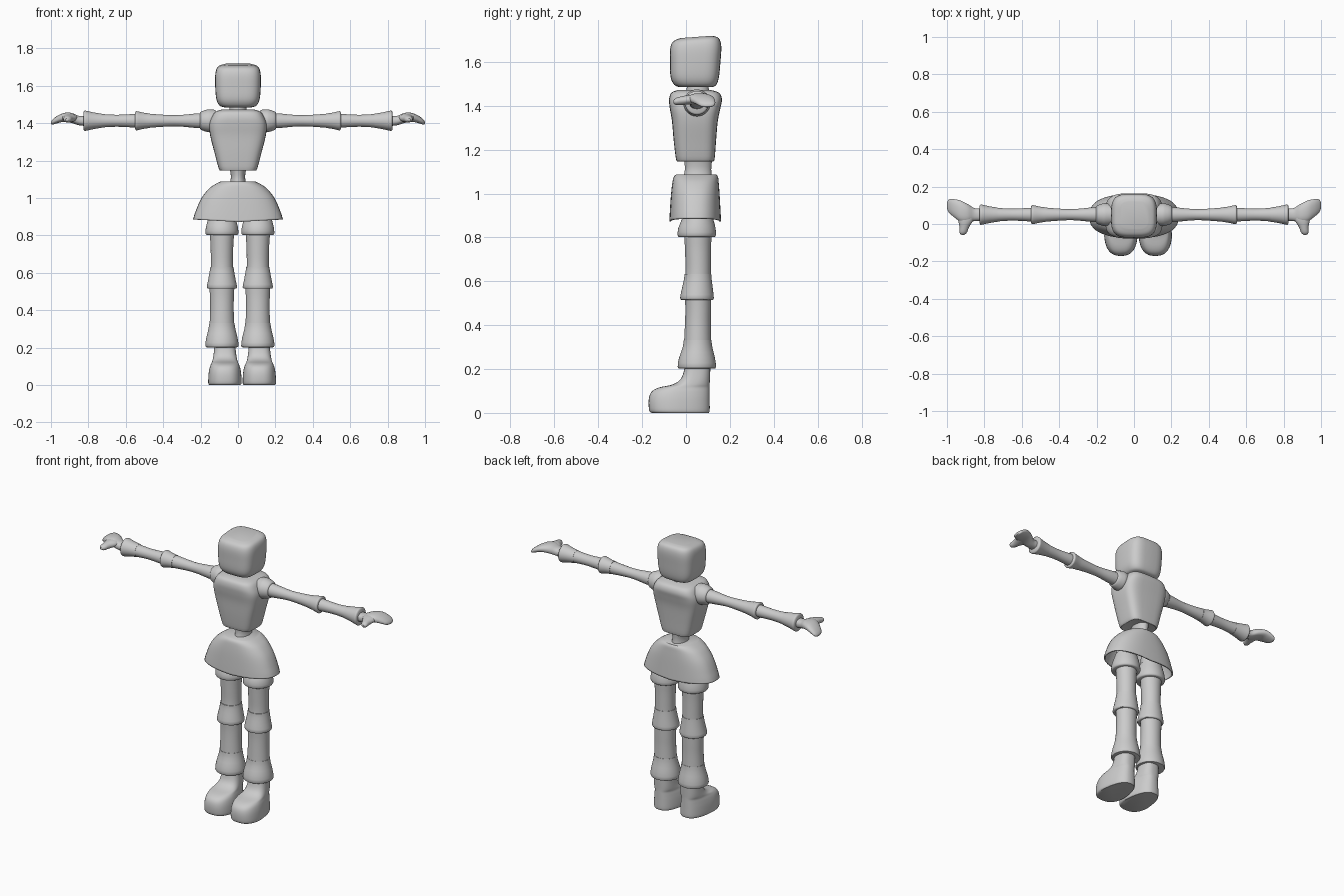
import bpy, bmesh, math
from mathutils import Vector

cube = bpy.data.objects.get("Cube")
if cube:
    bpy.data.objects.remove(cube, do_unlink=True)

grey = bpy.data.materials.new("plain_grey")
grey.use_nodes = True
GREY = (0.6, 0.6, 0.6, 1)
grey.diffuse_color = GREY
grey.node_tree.nodes["Principled BSDF"].inputs["Base Color"].default_value = GREY

AXES = {"x": (0, 1, 2), "y": (1, 0, 2), "z": (2, 0, 1)}


def blend(rings, steps):
    """Catmull-Rom interpolation of ring parameters."""
    out = []
    for i in range(len(rings) - 1):
        p = [Vector(rings[min(max(i + k, 0), len(rings) - 1)]) for k in (-1, 0, 1, 2)]
        for s in range(steps):
            t = s / steps
            out.append(0.5 * (2 * p[1] + (p[2] - p[0]) * t
                              + (2 * p[0] - 5 * p[1] + 4 * p[2] - p[3]) * t ** 2
                              + (3 * p[1] - p[0] - 3 * p[2] + p[3]) * t ** 3))
    return out + [Vector(rings[-1])]


def loft(name, rings, axis="z", power=2, steps=4, mirror=False, shift=0,
         open_end=False, adjust=None, sides=40):
    """Skin superellipse rings (position, centre u, centre v, radius u, radius v)."""
    bm = bmesh.new()
    w, u, v = AXES[axis]
    loops = []
    for pos, cu, cv, ru, rv in blend(rings, steps):
        loop = []
        for k in range(sides):
            a = math.tau * k / sides
            c, s = math.cos(a), math.sin(a)
            co = [0, 0, 0]
            co[w] = pos
            co[u] = cu + ru * math.copysign(abs(c) ** (2 / power), c)
            co[v] = cv + rv * math.copysign(abs(s) ** (2 / power), s)
            loop.append(bm.verts.new(adjust(*co) if adjust else co))
        loops.append(loop)
    for a, b in zip(loops, loops[1:]):
        for k in range(sides):
            n = (k + 1) % sides
            bm.faces.new((a[k], a[n], b[n], b[k]))
    bm.faces.new(loops[-1])
    if not open_end:
        bm.faces.new(loops[0])
    bmesh.ops.recalc_face_normals(bm, faces=bm.faces[:])
    mesh = bpy.data.meshes.new(name)
    bm.to_mesh(mesh)
    bm.free()
    mesh.materials.append(grey)
    obj = bpy.data.objects.new(name, mesh)
    bpy.context.collection.objects.link(obj)
    obj.location.x = shift
    bpy.ops.object.select_all(action="DESELECT")
    obj.select_set(True)
    bpy.context.view_layer.objects.active = obj
    bpy.ops.object.shade_smooth_by_angle(angle=math.radians(40))
    if mirror:
        obj.modifiers.new("mirror", "MIRROR")
    return obj


def upright(rows, x=0):
    """Rows of (z, half width, front y, back y) as ring parameters."""
    return [(z, x, (f + b) / 2, h, (b - f) / 2) for z, h, f, b in rows]


# Head, with the crown sloping gently to the face
def slope_crown(x, y, z):
    return (x, y, z - max(0, z - 1.6) * (0.16 - y) * 0.6)


loft("head", upright([
    (1.485, .075, -.03, .12), (1.495, .1, -.053, .138), (1.53, .116, -.07, .15),
    (1.6, .122, -.073, .157), (1.67, .121, -.072, .161), (1.708, .108, -.058, .15),
    (1.722, .075, -.025, .12)]), power=3.6, adjust=slope_crown)
loft("neck", upright([(1.44, .05, 0, .11), (1.5, .043, .005, .1)]), steps=1)

# Torso and waist
loft("torso", upright([
    (1.148, .09, -.035, .12), (1.155, .102, -.045, .13), (1.24, .125, -.056, .137),
    (1.33, .148, -.064, .145), (1.39, .154, -.074, .157), (1.43, .142, -.077, .164),
    (1.46, .122, -.066, .15), (1.472, .09, -.035, .11)]), power=4)
loft("waist", upright([(1.06, .048, -.015, .12), (1.11, .038, -.005, .115),
                       (1.16, .045, -.01, .12)]))


# Skirt: open shell with the hem lifted a little at the sides
def lift_hem(x, y, z):
    return (x, y, z + max(0, .93 - z) * .25 * abs(x) / .24)


skirt = loft("skirt", upright([
    (.872, .24, -.076, .16), (.93, .226, -.073, .157), (1.0, .195, -.068, .153),
    (1.05, .155, -.062, .149), (1.075, .12, -.056, .146), (1.087, .095, -.045, .138)]),
    power=2.5, open_end=True, adjust=lift_hem)
shell = skirt.modifiers.new("thickness", "SOLIDIFY")
shell.thickness = 0.008

# Legs
LEG_X, LEG_SHIFT = .096, .01
leg_parts = {
    "thigh": [(.6, .06, -.005, .113), (.66, .059, -.002, .113), (.75, .061, -.005, .114),
              (.84, .066, -.008, .117), (.97, .06, -.005, .113)],
    "shin": [(.3, .067, -.01, .115), (.4, .063, -.005, .113), (.47, .064, -.003, .114),
             (.53, .067, -.005, .115)],
}
leg_cuffs = {
    "thigh_cuff": [(.802, .08, -.032, .13), (.81, .088, -.038, .137),
                   (.84, .086, -.036, .135), (.87, .079, -.024, .128),
                   (.91, .068, -.008, .117)],
    "knee_cuff": [(.515, .073, -.02, .122), (.523, .081, -.027, .127),
                  (.56, .074, -.02, .123), (.61, .065, -.009, .117),
                  (.632, .062, -.007, .115)],
    "boot_cuff": [(.202, .081, -.03, .13), (.21, .089, -.038, .137),
                  (.25, .084, -.032, .132), (.3, .072, -.015, .12),
                  (.333, .067, -.01, .116)],
}
for name, rows in leg_parts.items():
    loft(name, upright(rows, LEG_X), mirror=True, shift=LEG_SHIFT)
for name, rows in leg_cuffs.items():
    loft(name, upright(rows, LEG_X), mirror=True, shift=LEG_SHIFT, steps=2)


# Boots: broad at the toe, slimmer at the heel
FOOT_X = .092


def slim_heel(x, y, z):
    scale = 1 - .22 * min(1, max(0, (y + .06) / .16))
    return (FOOT_X + (x - FOOT_X) * scale, y, z)


loft("boot", upright([
    (0, .084, -.157, .104), (.012, .09, -.168, .108), (.06, .088, -.17, .108),
    (.095, .082, -.158, .108), (.115, .076, -.125, .108), (.13, .074, -.06, .108),
    (.155, .071, -.024, .109), (.2, .066, -.008, .111), (.25, .064, -.005, .112)],
    FOOT_X), power=2.6, mirror=True, shift=.022, adjust=slim_heel)

# Arms: round limbs along x with flared cuffs
ARM_Y, ARM_Z = .05, 1.413


def arm(name, rows, steps=4):
    loft(name, [(x, ARM_Y, ARM_Z, r, r) for x, r in rows], axis="x",
         mirror=True, steps=steps, sides=32)


arm("upper_arm", [(.15, .043), (.22, .039), (.32, .03), (.4, .032), (.5, .04)])
arm("forearm", [(.5, .04), (.56, .036), (.64, .032), (.7, .034), (.77, .04)])
arm("shoulder_cuff", [(.12, .058), (.15, .061), (.165, .06), (.195, .05), (.202, .043)], 2)
arm("elbow_cuff", [(.472, .039), (.5, .042), (.535, .05), (.545, .051), (.55, .044)], 2)
arm("wrist_cuff", [(.73, .038), (.77, .044), (.81, .053), (.82, .054), (.826, .046)], 2)

# Mitten hands with a forward thumb
loft("hand", [
    (.8, .05, 1.412, .034, .028), (.85, .05, 1.414, .034, .025),
    (.89, .057, 1.428, .05, .027), (.93, .07, 1.431, .056, .024),
    (.965, .086, 1.42, .047, .02), (.99, .096, 1.407, .035, .014),
    (1.0, .1, 1.402, .015, .006)], axis="x", mirror=True, power=2.3, sides=32)
loft("thumb", [
    (.06, .9, 1.428, .045, .022), (.02, .9, 1.428, .04, .022),
    (-.015, .907, 1.424, .026, .02), (-.045, .913, 1.42, .02, .016),
    (-.058, .915, 1.418, .008, .007)], axis="y", mirror=True, sides=24)
